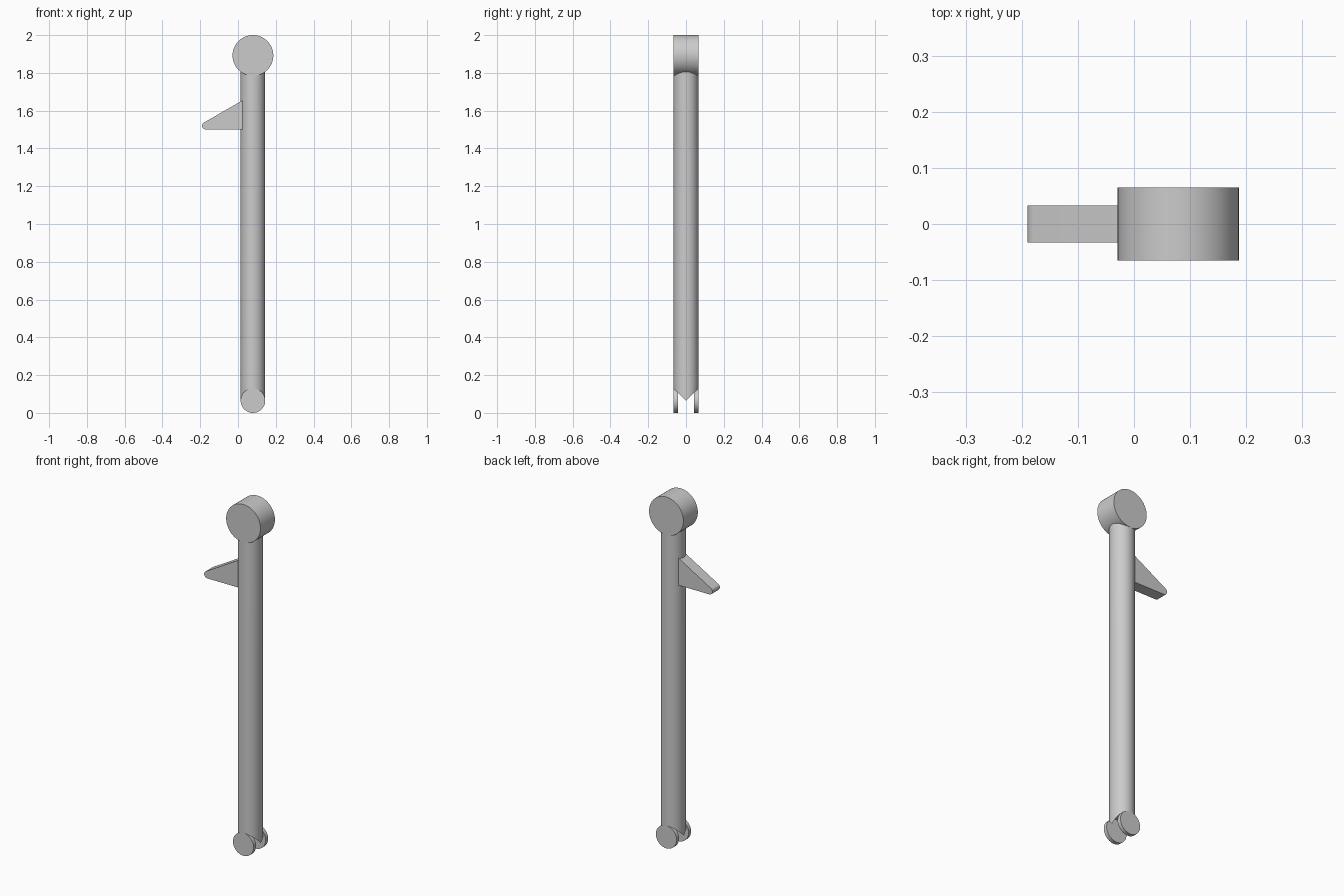
import bpy
import bmesh
from math import cos, sin, pi, radians

cube = bpy.data.objects.get("Cube")
if cube:
    bpy.data.objects.remove(cube, do_unlink=True)

AXIS_X = 0.079     # all round parts share this centre
POLE_R = 0.065
HEAD_R = 0.108
SEGMENTS = 64

grey = bpy.data.materials.new("plain grey")
grey.use_nodes = True
colour = (0.6, 0.6, 0.6, 1)
grey.diffuse_color = colour
grey.node_tree.nodes["Principled BSDF"].inputs["Base Color"].default_value = colour


def finish(name, bm):
    """Turn a bmesh into a named, shaded object."""
    bmesh.ops.recalc_face_normals(bm, faces=bm.faces)
    mesh = bpy.data.meshes.new(name)
    bm.to_mesh(mesh)
    bm.free()
    mesh.materials.append(grey)
    obj = bpy.data.objects.new(name, mesh)
    bpy.context.collection.objects.link(obj)
    bpy.ops.object.select_all(action='DESELECT')
    obj.select_set(True)
    bpy.context.view_layer.objects.active = obj
    bpy.ops.object.shade_smooth_by_angle(angle=radians(30))
    return obj


def prism(name, outline, y0, y1):
    """Extrude an x-z outline from y0 to y1."""
    bm = bmesh.new()
    face = bm.faces.new([bm.verts.new((x, y0, z)) for x, z in outline])
    new = bmesh.ops.extrude_face_region(bm, geom=[face])["geom"]
    moved = [v for v in new if isinstance(v, bmesh.types.BMVert)]
    bmesh.ops.translate(bm, verts=moved, vec=(0, y1 - y0, 0))
    if face.is_valid and len(bm.faces) < len(outline) + 2:
        bm.faces.new([v for v in face.verts])
    return finish(name, bm)


def arc(x, z, r, start, end, steps):
    return [(x + r * cos(start + (end - start) * i / steps),
             z + r * sin(start + (end - start) * i / steps)) for i in range(steps + 1)]


def disc(name, z, r, y0, y1):
    return prism(name, arc(AXIS_X, z, r, 0, 2 * pi, SEGMENTS)[:-1], y0, y1)


# Pole, with a round saddle cut across its lower end
bm = bmesh.new()
n = SEGMENTS
low, high = [], []
for i in range(n):
    a = 2 * pi * i / n
    x, y = AXIS_X + POLE_R * cos(a), POLE_R * sin(a)
    low.append(bm.verts.new((x, y, POLE_R + abs(y))))
    high.append(bm.verts.new((x, y, 1.85)))
for i in range(n):
    j = (i + 1) % n
    bm.faces.new((low[i], low[j], high[j], high[i]))
bm.faces.new(high)
for i in range(n // 2):
    strip = [low[i], low[i + 1], low[n - i - 1], low[-i % n]]
    bm.faces.new(list(dict.fromkeys(strip)))
finish("pole", bm)

# Round head across the top
disc("head", 2 - HEAD_R, HEAD_R, -POLE_R, POLE_R)

# Pair of thin discs at the foot
for name, side in (("front_foot_disc", -1), ("back_foot_disc", 1)):
    disc(name, POLE_R, POLE_R, side * POLE_R, side * 0.043)

# Wedge bracket with a rounded tip
tip = arc(-0.17, 1.52, 0.02, radians(120), radians(270), 12)
prism("bracket", [(0.03, 1.5), (0.03, 1.658)] + tip, -0.033, 0.033)
